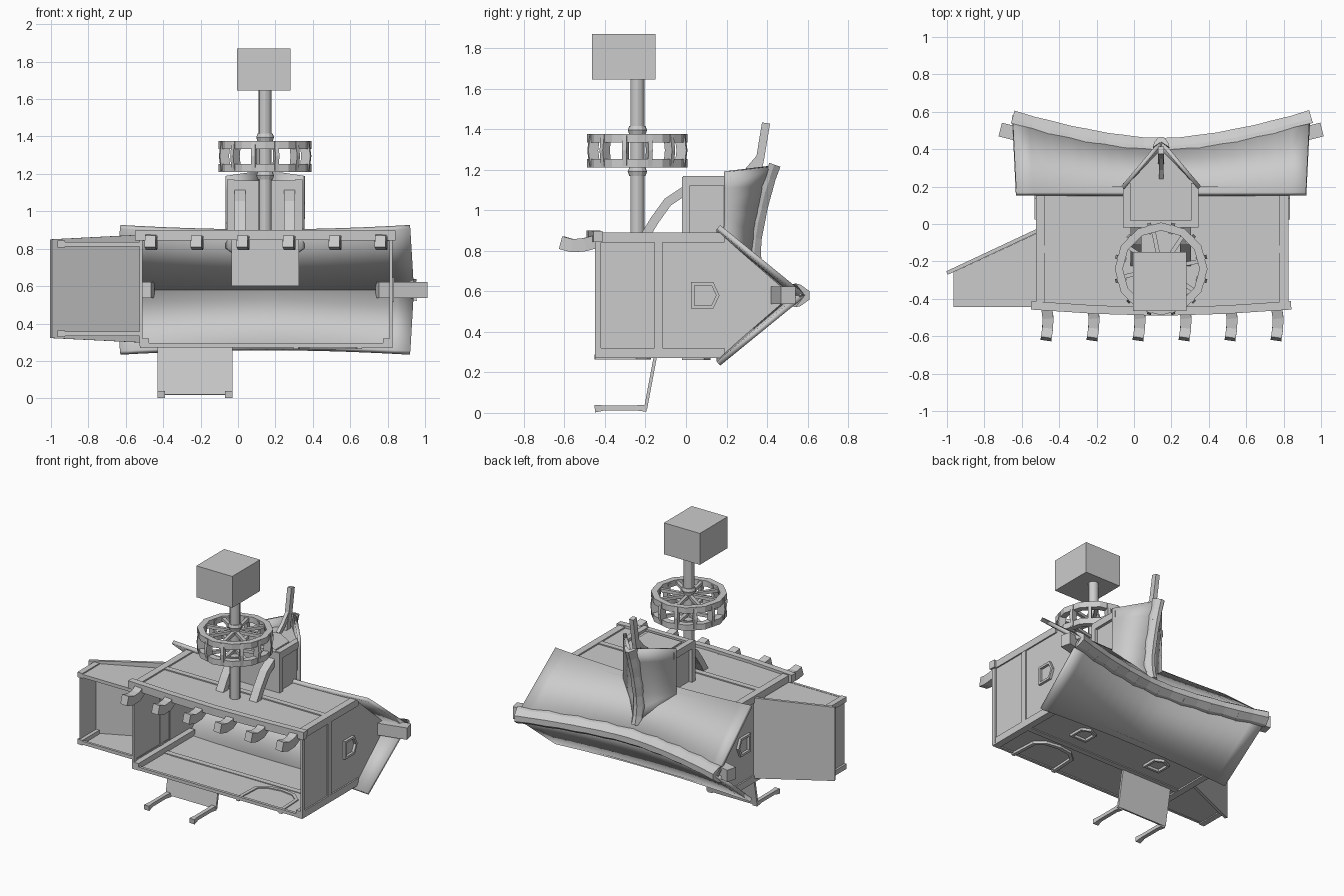
import bpy, bmesh, math
from mathutils import Vector as V

if "Cube" in bpy.data.objects:
    bpy.data.objects.remove(bpy.data.objects["Cube"])

CX = 0.145  # centre line of house, dormer and wheel


def mesh(name, verts, faces, thick=0, smooth=False):
    me = bpy.data.meshes.new(name)
    me.from_pydata([tuple(v) for v in verts], [], faces)
    bm = bmesh.new()
    bm.from_mesh(me)
    bmesh.ops.recalc_face_normals(bm, faces=bm.faces)
    bm.to_mesh(me)
    bm.free()
    ob = bpy.data.objects.new(name, me)
    bpy.context.collection.objects.link(ob)
    if thick:
        m = ob.modifiers.new("thickness", 'SOLIDIFY')
        m.thickness, m.offset = thick, 0
    if smooth:
        bpy.context.view_layer.objects.active = ob
        ob.select_set(True)
        bpy.ops.object.shade_smooth_by_angle(angle=math.radians(30))
        ob.select_set(False)
    return ob


def sweep(name, pts, prof, up=(0, 0, 1), scales=None, smooth=False):
    """Profile of (side, up) points carried along a path, with end caps."""
    pts = [V(p) for p in pts]
    n, k = len(pts), len(prof)
    verts = []
    for i, p in enumerate(pts):
        t = (pts[min(i + 1, n - 1)] - pts[max(i - 1, 0)]).normalized()
        s = t.cross(V(up)).normalized()
        u = s.cross(t)
        f = scales[i] if scales else 1
        verts += [p + s * a * f + u * b * f for a, b in prof]
    faces = [(i * k + j, i * k + (j + 1) % k, (i + 1) * k + (j + 1) % k, (i + 1) * k + j)
             for i in range(n - 1) for j in range(k)]
    faces += [tuple(range(k)), tuple(range((n - 1) * k, n * k))]
    return mesh(name, verts, faces, smooth=smooth)


def rect(w, h):
    return [(-w / 2, -h / 2), (w / 2, -h / 2), (w / 2, h / 2), (-w / 2, h / 2)]


def ngon(r, n):
    return [(r * math.cos(2 * math.pi * i / n), r * math.sin(2 * math.pi * i / n)) for i in range(n)]


def box(name, lo, hi):
    (x0, y0, z0), (x1, y1, z1) = lo, hi
    c = [(x, y, z) for x in (x0, x1) for y in (y0, y1) for z in (z0, z1)]
    return mesh(name, c, [(0, 1, 3, 2), (4, 5, 7, 6), (0, 1, 5, 4), (2, 3, 7, 6), (0, 2, 6, 4), (1, 3, 7, 5)])


def loft(name, a, b, thick):
    n = len(a)
    return mesh(name, a + b, [(i, i + 1, n + i + 1, n + i) for i in range(n - 1)], thick, True)


def ring(name, outer, inner, place, d0, d1):
    """Flat frame between two outlines, depth d0..d1, place maps (a, b, d) to 3D."""
    n = len(outer)
    loops = [(outer, d0), (outer, d1), (inner, d1), (inner, d0)]
    verts = [place(a, b, d) for l, d in loops for a, b in l]
    faces = [(q * n + i, q * n + (i + 1) % n, ((q + 1) % 4) * n + (i + 1) % n, ((q + 1) % 4) * n + i)
             for q in range(4) for i in range(n)]
    return mesh(name, verts, faces)


def tiles(name, path, prof, up, count):
    """Overlapping ridge tiles along a path function of 0..1."""
    for i in range(count):
        a, b = V(path(i / count)), V(path((i + 1.08) / count))
        sweep(f"{name}_{i}", [a, b], prof, up, [0.93, 1.07] if i % 2 else [1.05, 0.95])


# main walls, open underneath, with gable ends
prof = [(-.45, .28), (.2, .28), (.52, .58), (.2, .88), (-.45, .88)]
mesh("house_walls", [(x, y, z) for x in (-.515, .815) for y, z in prof],
     [(0, 1, 6, 5), (3, 4, 9, 8), (0, 1, 2, 3, 4), (5, 6, 7, 8, 9)])

# corner posts and wall bands
for x in (-.5, .8):
    for z in (.295, .865):
        box("corner_post", (x - .025, -.45, z - .025), (x + .025, .19, z + .025))
for x in (-.518, .818):
    box("side_band", (x - .006, -.155, .29), (x + .006, -.115, .88))
    box("side_sill", (x - .008, -.45, .28), (x + .008, -.42, .88))
for z in (.279, .882):
    box("wall_band", (-.5, -.155, z - .006), (.8, -.115, z + .006))
sweep("upper_sill", [(-.55, -.435, .87), (-.2, -.458, .873), (CX, -.468, .873), (.49, -.458, .873), (.84, -.435, .87)],
      rect(.045, .055))
box("lower_sill", (-.51, -.45, .272), (.81, -.43, .295))

# floor beam ends
for i in range(6):
    x = -.47 + i * .246
    sweep("floor_beam", [(x, -.43, .85), (x + .01, -.5, .83), (x + .008, -.56, .825), (x, -.615, .84)], rect(.058, .065))


# sagging main roof
def ridge_y(x):
    return .425 + .15 * (abs(x - CX) / .8) ** 1.6


N = 18
for s in (-1, 1):
    top, eave = [], []
    for i in range(N + 1):
        k = i / N * 2 - 1
        top.append((CX + .795 * k, ridge_y(CX + .795 * k), .58))
        eave.append((CX + .775 * k, .16, .58 + s * (.315 + .022 * k * k)))
    loft("main_roof", top, eave, .026)
cap = [(-.055, -.045), (-.05, -.022), (-.02, .022), (.02, .022), (.05, -.022), (.055, -.045), (0, 0)]
tiles("ridge_tile", lambda t: (-.645 + 1.58 * t, ridge_y(-.645 + 1.58 * t) + .012, .58), cap, (0, 1, 0), 16)
for s in (-1, 1):
    sweep("ridge_beam", [(CX + s * .6, .44, .58), (CX + s * .86, .505, .58)], rect(.085, .075), (0, 1, 0))

# dormer body
x0, x1 = -.035, .325
mesh("dormer_walls", [(x, y, z) for z in (.6, 1.15) for x, y in
     ((x0, 0), (x1, 0), (x1, .21), (CX, .40 if z > 1 else .33), (x0, .21))],
     [(5, 6, 7, 8, 9), (0, 1, 6, 5), (1, 2, 7, 6), (4, 0, 5, 9)])
box("dormer_base", (-.06, -.02, .87), (.345, .018, 1.165))
for x in (-.04, .325):
    box("dormer_post", (x - .02, -.015, 1.12), (x + .02, .22, 1.17))
mesh("dormer_panel", [(x, y, z) for z in (1.14, 1.158) for x, y in
     ((.01, .03), (.28, .03), (.28, .18), (CX, .26), (.01, .18))],
     [(5, 6, 7, 8, 9)] + [(i, (i + 1) % 5, (i + 1) % 5 + 5, i + 5) for i in range(5)])

# dormer roof
RP = [(.45, 1.22), (.415, 1.12), (.385, 1.0), (.36, .88), (.35, .76), (.375, .66)]


def dormer_ridge(t):
    f = min(max(t, 0), 1) * (len(RP) - 1)
    i = min(int(f), len(RP) - 2)
    a, b = RP[i], RP[i + 1]
    return (CX, a[0] + (b[0] - a[0]) * (f - i), a[1] + (b[1] - a[1]) * (f - i))


for s in (-1, 1):
    top = [(CX, y - .012, z) for y, z in RP]
    eave = [(CX + s * .205, .195, 1.19 - .078 * i) for i in range(len(RP))]
    loft("dormer_roof", top, eave, .022)
small_cap = [(-.042, -.04), (-.036, -.015), (-.013, .016), (.013, .016), (.036, -.015), (.042, -.04), (0, -.01)]
tiles("dormer_tile", dormer_ridge, small_cap, (0, 1, 0), 8)
sweep("dormer_ridge_beam", [(CX, .33, 1.1), (CX, .365, 1.25), (CX, .395, 1.43)], rect(.032, .04), (0, 1, 0))
sweep("dormer_strut", [(CX, .25, 1.15), (CX, .30, 1.19), (CX, .36, 1.26)], rect(.025, .03), (0, 1, 0))
for x in (.01, .275):
    sweep("dormer_brace", [(x, -.21, .86), (x, -.155, .95), (x, -.09, 1.04), (x, .0, 1.1)], rect(.06, .045), (0, 1, 0))

# lean-to on the left, open underneath
mesh("lean_to_roof", [(-1, -.262, .322), (-1, -.262, .85), (-.515, -.035, .875), (-.515, -.035, .298)],
     [(0, 1, 2, 3)], .02)
mesh("lean_to_walls", [(x, y, z) for z in (.335, .835) for x, y in
     ((-.51, -.44), (-.95, -.44), (-.95, -.25), (-.51, -.045))],
     [(0, 1, 2, 3), (4, 5, 6, 7), (1, 2, 6, 5)])
for z in (.345, .825):
    box("lean_to_post", (-.965, -.443, z - .018), (-.925, -.25, z + .018))
    box("lean_to_sill", (-.95, -.443, z - .012), (-.51, -.425, z + .012))

# porch awning on two posts
mesh("porch_roof", [(x, y, z) for x in (-.43, -.03) for y, z in ((-.15, .285), (-.2, .018))],
     [(0, 1, 3, 2)], .016)
for x in (-.41, -.05):
    sweep("porch_post", [(x, -.45, .02), (x, -.4, .025), (x, -.25, .025), (x, -.195, .022)],
          rect(.04, .036), scales=[1, .7, .7, .9])

# pointed windows on both gables and the lower wall
WIN = [(-.065, .04), (-.065, -.07), (.065, -.07), (.065, .04), (0, .07)]
INNER = [(a * .76, b * .76) for a, b in WIN]
for x, s in ((.815, 1), (-.515, -1)):
    ring("gable_window", WIN, INNER, lambda a, b, d: (x + s * d, .095 + b, .58 + a), 0, .018)
for x in (.46, -.16):
    ring("wall_window", WIN, INNER, lambda a, b, d: (x + a, .05 + b, .28 - d), 0, .018)

# door frame on the lower wall
sweep("door_frame", [(.31, -.45, .275), (.32, -.25, .275), (.38, -.2, .275), (.48, -.185, .275),
                     (.58, -.2, .275), (.64, -.25, .275), (.65, -.45, .275)], rect(.025, .025))

# wheel shaft, collars and end block
Y = -.24
sweep("wheel_shaft", [(CX, Y, .87), (CX, Y, 1.66)], ngon(.035, 12), (0, 1, 0), smooth=True)
for z in (1.19, 1.395):
    sweep("shaft_collar", [(CX, Y, z - .02), (CX, Y, z), (CX, Y, z + .02)], ngon(.044, 12), (0, 1, 0), [.92, 1.08, .92])
box("end_block", (-.005, -.465, 1.645), (.28, -.15, 1.87))

# water wheel: two rims, spokes, paddles
for z in (1.232, 1.355):
    ring("wheel_rim", ngon(.248, 12), ngon(.205, 12), lambda a, b, d: (CX + a, Y + b, z + d), -.021, .021)
    for i in range(8):
        c, s = math.cos(i * math.pi / 4 + .2), math.sin(i * math.pi / 4 + .2)
        sweep("wheel_spoke", [(CX + .02 * c, Y + .02 * s, z), (CX + .22 * c, Y + .22 * s, z)], rect(.022, .022))
for i in range(12):
    c, s = math.cos((i + .5) * math.pi / 6), math.sin((i + .5) * math.pi / 6)
    sweep("wheel_paddle", [(CX + r * c, Y + r * s, z) for r, z in ((.218, 1.22), (.228, 1.295), (.218, 1.37))],
          rect(.022, .05), (c, s, 0))
